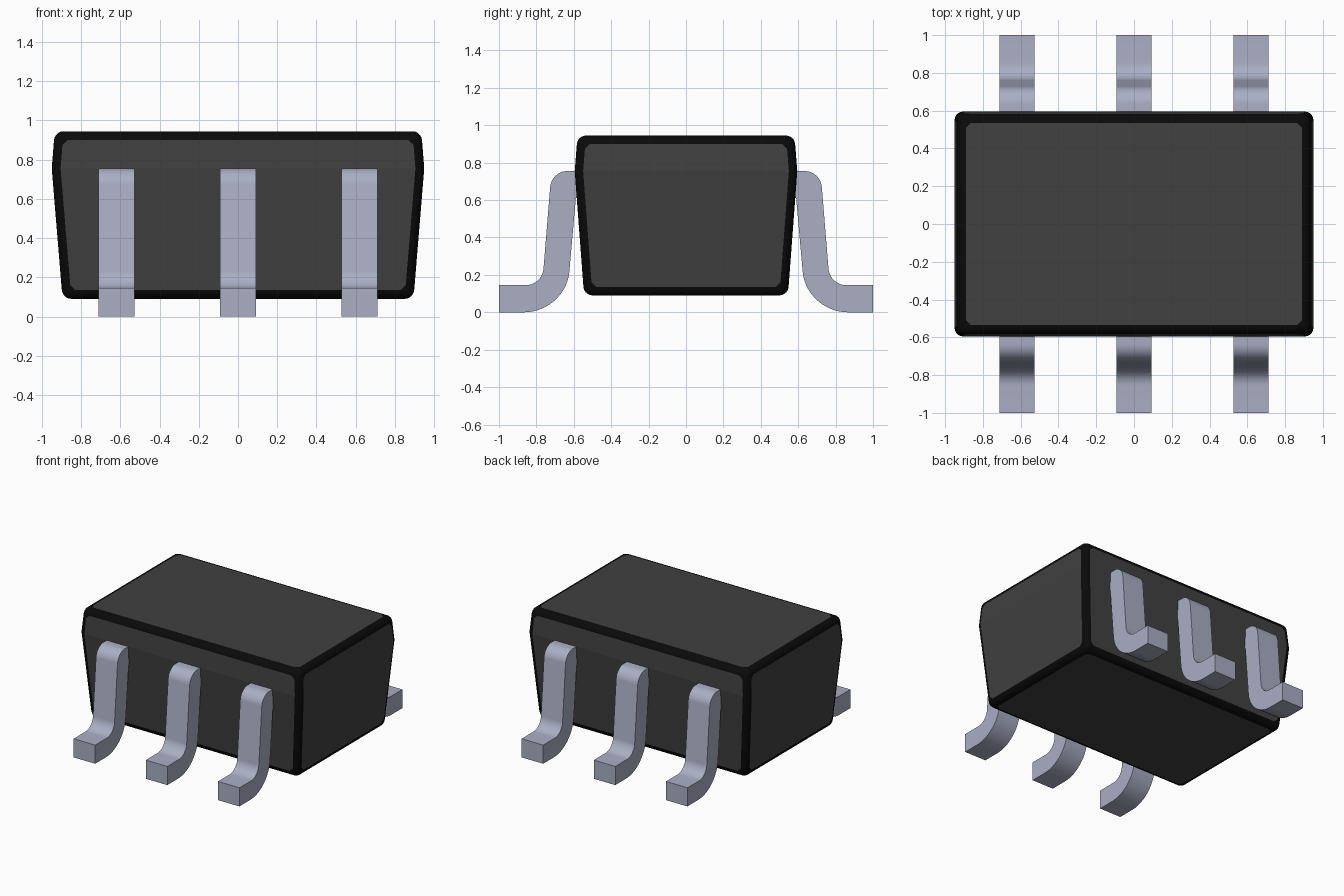
import bpy, bmesh, math
from mathutils import Vector

cube = bpy.data.objects.get("Cube")
if cube:
    bpy.data.objects.remove(cube, do_unlink=True)


def material(name, rgb, rough):
    m = bpy.data.materials.new(name)
    m.diffuse_color = (*rgb, 1)
    m.use_nodes = True
    bsdf = m.node_tree.nodes["Principled BSDF"]
    bsdf.inputs["Base Color"].default_value = (*rgb, 1)
    bsdf.inputs["Roughness"].default_value = rough
    return m


GREY = material("dark grey plastic", (0.052, 0.052, 0.052), 0.6)
BLACK = material("black edge", (0.003, 0.003, 0.003), 0.6)
METAL = material("pale blue metal", (0.40, 0.425, 0.55), 0.4)


def to_object(name, bm, mats):
    bmesh.ops.recalc_face_normals(bm, faces=bm.faces[:])
    mesh = bpy.data.meshes.new(name)
    bm.to_mesh(mesh)
    bm.free()
    ob = bpy.data.objects.new(name, mesh)
    bpy.context.collection.objects.link(ob)
    for m in mats:
        mesh.materials.append(m)
    return ob


def activate(ob):
    bpy.ops.object.select_all(action='DESELECT')
    ob.select_set(True)
    bpy.context.view_layer.objects.active = ob


# Body: three stacked rectangles, widest at the parting line
MID = 0.755
bm = bmesh.new()
rings = []
for hx, hy, z in ((0.895, 0.545, 0.09), (0.95, 0.595, MID), (0.935, 0.58, 0.945)):
    rings.append([bm.verts.new((sx * hx, sy * hy, z))
                  for sx, sy in ((-1, -1), (1, -1), (1, 1), (-1, 1))])
for lo, hi in zip(rings, rings[1:]):
    for i in range(4):
        j = (i + 1) % 4
        bm.faces.new((lo[i], lo[j], hi[j], hi[i]))
bm.faces.new(rings[0][::-1])
bm.faces.new(rings[2])

# Round every edge but the parting line, in black
edges = [e for e in bm.edges if not all(abs(v.co.z - MID) < 1e-4 for v in e.verts)]
bmesh.ops.bevel(bm, geom=edges, offset=0.045, offset_type='OFFSET', segments=5,
                profile=0.5, affect='EDGES', clamp_overlap=False, material=1)
for f in bm.faces:
    f.smooth = f.material_index == 1

# Clip the corners of the grey panels with small black triangles
for face in [f for f in bm.faces if f.material_index == 0]:
    for v in [v for v in face.verts if abs(v.co.z - MID) > 0.05]:
        f = next(g for g in v.link_faces if g.material_index == 0)
        cuts = []
        for e in [e for e in f.edges if v in e.verts]:
            cuts.append(bmesh.utils.edge_split(e, v, 0.025 / e.calc_length())[1])
        bmesh.utils.face_split(f, cuts[0], cuts[1])
        for g in v.link_faces:
            if len(g.verts) == 3 and all(c in g.verts for c in cuts):
                g.material_index = 1
body = to_object("body", bm, (GREY, BLACK))

# Tapered round dimple marking the first pin
bm = bmesh.new()
bmesh.ops.create_cone(bm, cap_ends=True, segments=48, radius1=0.12, radius2=0.166)
for v in bm.verts:
    v.co = Vector((v.co.x + 0.613, v.co.y + 0.325, 0.885 if v.co.z < 0 else 1.005))
cutter = to_object("dimple_cutter", bm, (GREY,))
cutter.hide_render = True
mod = body.modifiers.new("dimple", 'BOOLEAN')
mod.operation = 'DIFFERENCE'
mod.solver = 'EXACT'
mod.object = cutter
activate(body)
bpy.ops.object.modifier_apply(modifier=mod.name)
bpy.data.objects.remove(cutter, do_unlink=True)


def fillet(a, corner, b, n=10):
    """Rounded corner from a to b as a conic close to a circular arc."""
    a, c, b = Vector(a), Vector(corner), Vector(b)
    pts = []
    for i in range(n + 1):
        t = i / n
        w = ((1 - t) ** 2, 2 * t * (1 - t) * 0.72, t * t)
        pts.append((a * w[0] + c * w[1] + b * w[2]) / sum(w))
    return pts


# Gull-wing leg outline as (distance from centre, height)
outline = [Vector((0.52, 0.755))]
outline += fillet((0.635, 0.755), (0.718, 0.755), (0.726, 0.672))
outline += fillet((0.762, 0.232), (0.77, 0.145), (0.855, 0.145))
outline += [Vector((1.0, 0.145)), Vector((1.0, 0.0))]
outline += fillet((0.865, 0.0), (0.645, 0.0), (0.624, 0.215), 14)
outline += [Vector((0.589, 0.61)), Vector((0.52, 0.61))]


def leg(name, x, side):
    bm = bmesh.new()
    f = bm.faces.new([bm.verts.new((x - 0.0925, side * p.x, p.y)) for p in outline])
    res = bmesh.ops.extrude_face_region(bm, geom=[f])
    bmesh.ops.translate(bm, vec=(0.185, 0, 0),
                        verts=[g for g in res["geom"] if isinstance(g, bmesh.types.BMVert)])
    ob = to_object(name, bm, (METAL,))
    activate(ob)
    bpy.ops.object.shade_smooth_by_angle(angle=math.radians(30))


for side, where in ((-1, "front"), (1, "back")):
    for x, pos in ((-0.62, "right"), (0, "middle"), (0.62, "left")):
        leg(f"{where}_{pos}_leg", x, side)
